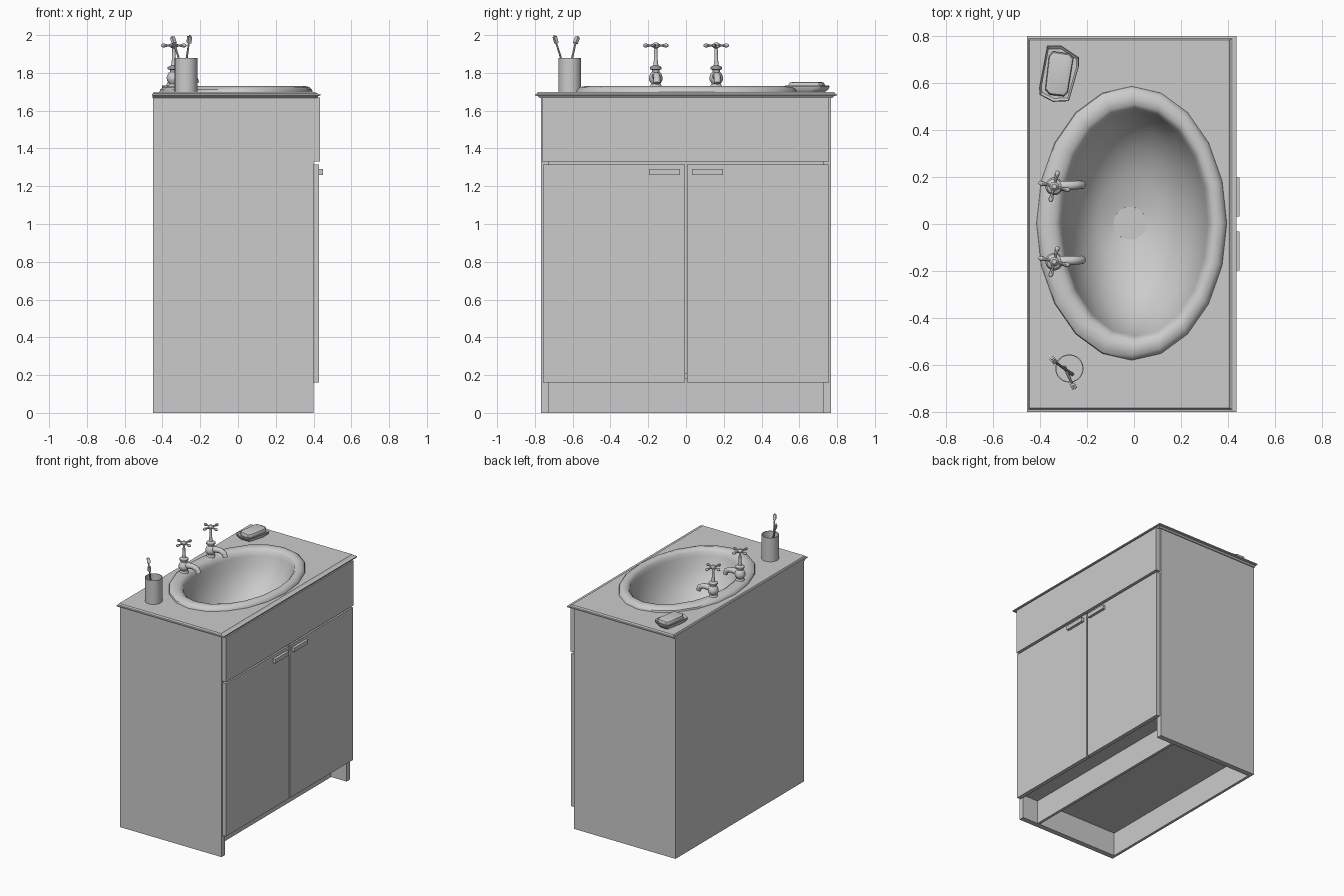
import bpy, bmesh, math
from mathutils import Vector, Matrix

cube = bpy.data.objects.get("Cube")
if cube:
    bpy.data.objects.remove(cube, do_unlink=True)

GREY = (0.6, 0.6, 0.6, 1)
mat = bpy.data.materials.new("plain grey")
mat.use_nodes = True
mat.diffuse_color = GREY
mat.node_tree.nodes["Principled BSDF"].inputs["Base Color"].default_value = GREY


def finish(name, bm, smooth=False):
    bmesh.ops.recalc_face_normals(bm, faces=bm.faces)
    mesh = bpy.data.meshes.new(name)
    bm.to_mesh(mesh)
    bm.free()
    mesh.materials.append(mat)
    obj = bpy.data.objects.new(name, mesh)
    bpy.context.collection.objects.link(obj)
    if smooth:
        bpy.ops.object.select_all(action='DESELECT')
        obj.select_set(True)
        bpy.context.view_layer.objects.active = obj
        bpy.ops.object.shade_smooth_by_angle(angle=math.radians(40))
    return obj


def box(name, x, y, z):
    bm = bmesh.new()
    bmesh.ops.create_cube(bm, size=1)
    for v in bm.verts:
        v.co = [a[0] + (c + 0.5) * (a[1] - a[0]) for a, c in zip((x, y, z), v.co)]
    return finish(name, bm)


def loft(bm, loops, start=True, end=True):
    """Skin a list of closed loops, optionally capping the ends."""
    rings = [[bm.verts.new(p) for p in loop] for loop in loops]
    n = len(rings[0])
    for a, b in zip(rings, rings[1:]):
        for i in range(n):
            j = (i + 1) % n
            bm.faces.new((a[i], a[j], b[j], b[i]))
    if start:
        bm.faces.new(rings[0])
    if end:
        bm.faces.new(rings[-1])
    return rings


def ellipse(cx, cy, z, rx, ry, n):
    return [Vector((cx + rx * math.cos(math.tau * i / n),
                    cy + ry * math.sin(math.tau * i / n), z)) for i in range(n)]


def rect(x0, x1, y, z):
    return [Vector(p) for p in ((x0, -y, z), (x1, -y, z), (x1, y, z), (x0, y, z))]


def lathe(bm, cx, cy, profile, n, start=True, end=True):
    return loft(bm, [ellipse(cx, cy, z, r, r, n) for r, z in profile], start, end)


def tube(bm, points, radii, n=10):
    """Round bar through points with a radius at each one."""
    pts = [Vector(p) for p in points]
    loops = []
    for i, p in enumerate(pts):
        t = pts[min(i + 1, len(pts) - 1)] - pts[max(i - 1, 0)]
        turn = t.to_track_quat('Z', 'Y')
        loops.append([p + turn @ q for q in ellipse(0, 0, 0, radii[i], radii[i], n)])
    loft(bm, loops)


# Cabinet carcass, open underneath
for side, s in (("right", -1), ("left", 1)):
    box(f"{side}_side_panel", (-0.45, 0.40), sorted((s * 0.728, s * 0.768)), (0, 1.67))
box("back_panel", (-0.45, -0.43), (-0.73, 0.73), (0, 1.67))
box("cabinet_floor", (-0.43, 0.40), (-0.73, 0.73), (0.18, 0.21))
box("toe_kick", (0.25, 0.27), (-0.73, 0.73), (0, 0.18))

# Drawer front, doors and handles
box("drawer_front", (0.40, 0.435), (-0.762, 0.758), (1.33, 1.67))
for side, s in (("right", -1), ("left", 1)):
    box(f"{side}_door", (0.40, 0.43), sorted((s * 0.006, s * 0.758)), (0.16, 1.315))
    box(f"{side}_handle", (0.43, 0.45), sorted((s * 0.032, s * 0.197)), (1.26, 1.29))

# Worktop with moulded edge and oval opening
bm = bmesh.new()
rings = loft(bm, [rect(-0.42, 0.38, 0.72, 1.672), rect(-0.452, 0.42, 0.775, 1.668),
                  rect(-0.452, 0.425, 0.785, 1.678), rect(-0.455, 0.437, 0.80, 1.68),
                  rect(-0.455, 0.437, 0.80, 1.688), rect(-0.45, 0.42, 0.79, 1.69),
                  rect(-0.445, 0.407, 0.784, 1.70)], False, False)
hole = [bm.verts.new(p) for p in ellipse(-0.01, 0, 1.70, 0.36, 0.53, 20)]
rim = [bm.edges.new((hole[i], hole[i - 1])) for i in range(len(hole))]
outer = [bm.edges.get((rings[-1][i], rings[-1][i - 1])) for i in range(4)]
bmesh.ops.triangle_fill(bm, edges=rim + outer, use_beauty=True, normal=(0, 0, 1))
finish("worktop", bm)

# Basin: rolled rim running down into the bowl
basin = [(-0.01, 0.405, 0.583, 1.70), (-0.01, 0.402, 0.58, 1.712), (-0.009, 0.385, 0.562, 1.725),
         (-0.005, 0.36, 0.535, 1.731), (0, 0.335, 0.507, 1.726), (0.004, 0.318, 0.49, 1.71),
         (0.004, 0.31, 0.48, 1.68), (0.002, 0.295, 0.455, 1.61), (0, 0.265, 0.405, 1.53),
         (-0.005, 0.215, 0.32, 1.45), (-0.012, 0.145, 0.20, 1.39), (-0.017, 0.07, 0.07, 1.365)]
bm = bmesh.new()
loft(bm, [ellipse(c, 0.003, z, rx, ry, 20) for c, rx, ry, z in basin], False, False)
finish("basin", bm, True)
bm = bmesh.new()
lathe(bm, -0.017, 0.003, [(0.07, 1.362), (0.07, 1.368)], 24)
finish("drain", bm)

# Taps: turned body, spout and cross handle
body = [(0.03, 1.70), (0.03, 1.735), (0.024, 1.742), (0.036, 1.76), (0.038, 1.775),
        (0.028, 1.80), (0.02, 1.805), (0.02, 1.815), (0.032, 1.82), (0.032, 1.83),
        (0.014, 1.84), (0.01, 1.87), (0.008, 1.93), (0.017, 1.935), (0.02, 1.948), (0.01, 1.96)]
for side, ty in (("right", -0.16), ("left", 0.16)):
    tx = -0.34
    bm = bmesh.new()
    lathe(bm, tx, ty, body, 14)
    finish(f"{side}_tap_body", bm, True)
    bm = bmesh.new()
    path = [(0, 1.775), (0.04, 1.785), (0.08, 1.785), (0.108, 1.772), (0.118, 1.745)]
    tube(bm, [(tx + dx, ty + 0.06 * dx, z) for dx, z in path],
         [0.024, 0.021, 0.019, 0.018, 0.018], 12)
    finish(f"{side}_tap_spout", bm, True)
    bm = bmesh.new()
    for k in range(4):
        a = math.radians(-14) + k * math.pi / 2
        arm = [0, 0.035, 0.05, 0.06, 0.068]
        tube(bm, [(tx + d * math.cos(a), ty + d * math.sin(a), 1.945) for d in arm],
             [0.007, 0.006, 0.01, 0.01, 0.005], 8)
    finish(f"{side}_tap_handle", bm, True)

# Tumbler
bm = bmesh.new()
lathe(bm, -0.275, -0.615, [(0.06, 1.70), (0.06, 1.88), (0.056, 1.88), (0.056, 1.71)], 24)
finish("tumbler", bm, True)

# Toothbrushes leaning apart in the tumbler
for name, low, neck, tip in (
        ("first", (-0.262, -0.64, 1.715), (-0.335, -0.588, 1.945), (-0.35, -0.572, 1.992)),
        ("second", (-0.295, -0.61, 1.715), (-0.262, -0.683, 1.945), (-0.254, -0.698, 1.998))):
    bm = bmesh.new()
    tube(bm, [low, neck, tip], [0.007, 0.005, 0.006], 8)
    finish(f"{name}_toothbrush_handle", bm, True)
    axis = Vector(tip) - Vector(neck)
    bm = bmesh.new()
    bmesh.ops.create_cube(bm, size=1)
    place = Matrix.Translation((Vector(neck) + Vector(tip)) / 2 + Vector((0, 0, 0.004)))
    turn = axis.to_track_quat('Z', 'Y').to_matrix().to_4x4()
    bmesh.ops.transform(bm, verts=bm.verts,
                        matrix=place @ turn @ Matrix.Diagonal((0.022, 0.016, 0.035, 1)))
    finish(f"{name}_toothbrush_bristles", bm)

# Soap dish and soap
outline = [(-0.37, 0.76), (-0.31, 0.76), (-0.235, 0.71), (-0.235, 0.67),
           (-0.277, 0.523), (-0.345, 0.52), (-0.402, 0.55), (-0.404, 0.58)]
centre = Vector((-0.32, 0.64))


def scaled(points, f, z):
    return [(*(centre + (Vector(p) - centre) * f), z) for p in points]


bm = bmesh.new()
loft(bm, [scaled(outline, f, z) for f, z in
          ((0.8, 1.70), (0.95, 1.712), (1, 1.728), (0.97, 1.732), (0.88, 1.722))])
finish("soap_dish", bm, True)

bm = bmesh.new()
corners = [(-0.345, 0.735), (-0.275, 0.725), (-0.258, 0.705), (-0.282, 0.56),
           (-0.298, 0.543), (-0.36, 0.55), (-0.378, 0.572), (-0.362, 0.715)]
loft(bm, [scaled(corners, f, z) for f, z in
          ((0.92, 1.715), (1, 1.725), (1, 1.738), (0.94, 1.748), (0.82, 1.751))])
finish("soap", bm, True)
